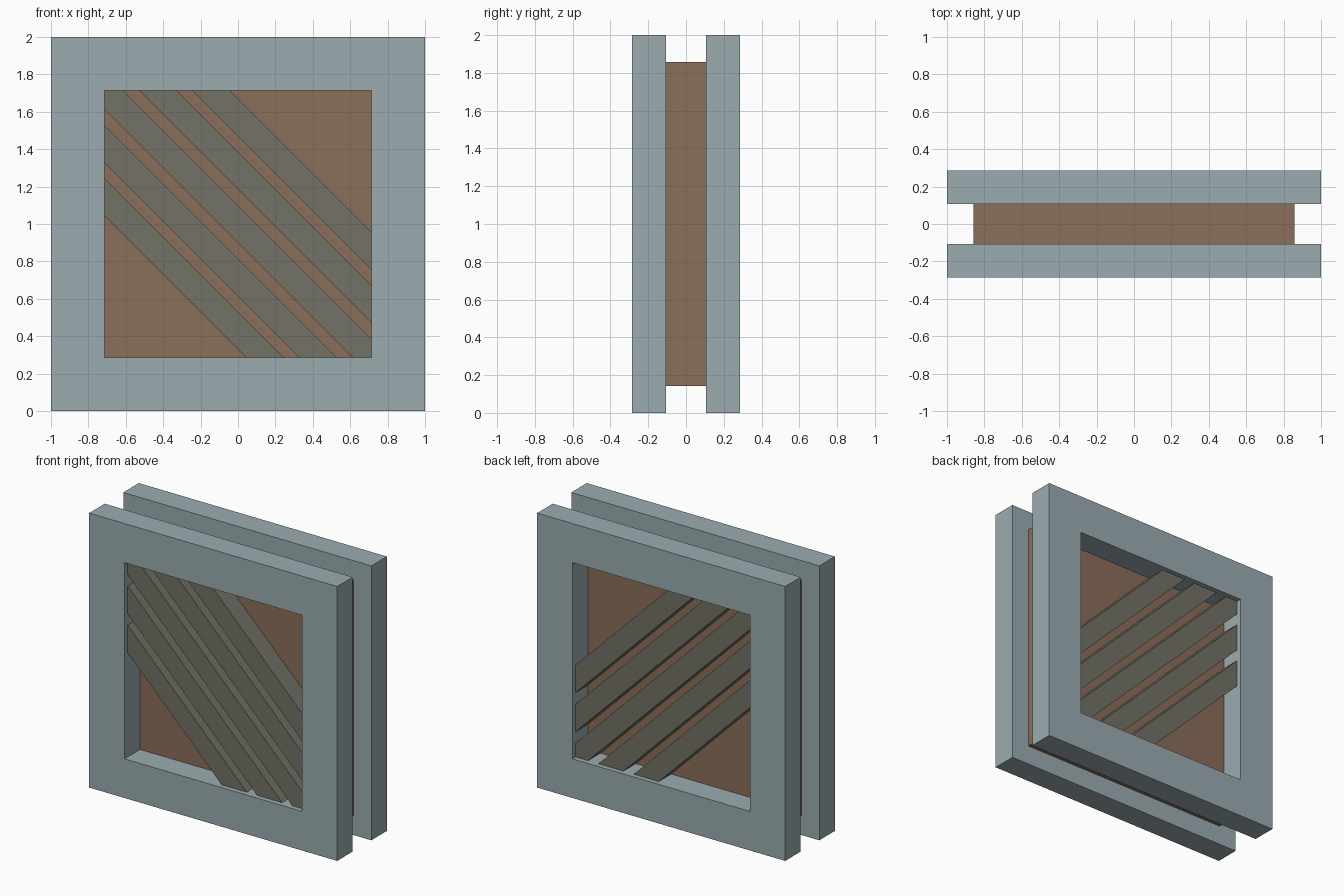
import bpy, bmesh, math
from mathutils import Matrix

cube = bpy.data.objects.get("Cube")
if cube:
    bpy.data.objects.remove(cube, do_unlink=True)


def material(name, rgb):
    lin = [((c / 255 + 0.055) / 1.055) ** 2.4 for c in rgb] + [1.0]
    m = bpy.data.materials.new(name)
    m.use_nodes = True
    m.diffuse_color = lin
    m.node_tree.nodes["Principled BSDF"].inputs["Base Color"].default_value = lin
    return m


STEEL = material("pale blue grey", (155, 172, 176))
RUST = material("brown", (139, 110, 90))
SLAT = material("olive grey", (114, 114, 103))


def add_object(name, bm, mat):
    bmesh.ops.recalc_face_normals(bm, faces=bm.faces)
    mesh = bpy.data.meshes.new(name)
    bm.to_mesh(mesh)
    bm.free()
    mesh.materials.append(mat)
    obj = bpy.data.objects.new(name, mesh)
    bpy.context.collection.objects.link(obj)


def box(name, size, centre, mat, angle=0):
    bm = bmesh.new()
    bmesh.ops.create_cube(bm, size=1, matrix=Matrix.Translation(centre)
                          @ Matrix.Rotation(angle, 4, 'Y') @ Matrix.Diagonal((*size, 1)))
    add_object(name, bm, mat)


def square_frame(name, outer, inner, y0, y1, mat):
    # A square ring swept from y0 to y1
    bm = bmesh.new()
    corners = [(-1, -1), (1, -1), (1, 1), (-1, 1)]
    loops = [[bm.verts.new((sx * r, y, 1 + sz * r)) for sx, sz in corners]
             for r, y in ((outer, y0), (outer, y1), (inner, y1), (inner, y0))]
    for a in range(4):
        b = (a + 1) % 4
        for i in range(4):
            j = (i + 1) % 4
            bm.faces.new((loops[a][i], loops[a][j], loops[b][j], loops[b][i]))
    add_object(name, bm, mat)


OPENING, CORE_Y, FRAME_Y, SLAT_Y = 0.715, 0.107, 0.286, 0.25
R2 = math.sqrt(2)

# Central panel
box("core_panel", (1.714, 2 * CORE_Y, 1.714), (0, 0, 1), RUST)

for side, s in (("front", -1), ("back", 1)):
    # Square frame on each face
    square_frame(side + "_frame", 1.0, OPENING, s * CORE_Y, s * FRAME_Y, STEEL)
    # Diagonal slats, their ends buried in the frame
    for i in range(-2, 3):
        u = i * 0.285
        reach = 2 * OPENING + 0.02 - max(0, abs(u) - 0.1)
        box(f"{side}_slat_{i + 3}",
            (R2 * reach, SLAT_Y - CORE_Y, 0.201 / R2),
            (u / 2, s * (SLAT_Y + CORE_Y) / 2, 1 + u / 2),
            SLAT, math.radians(45))
